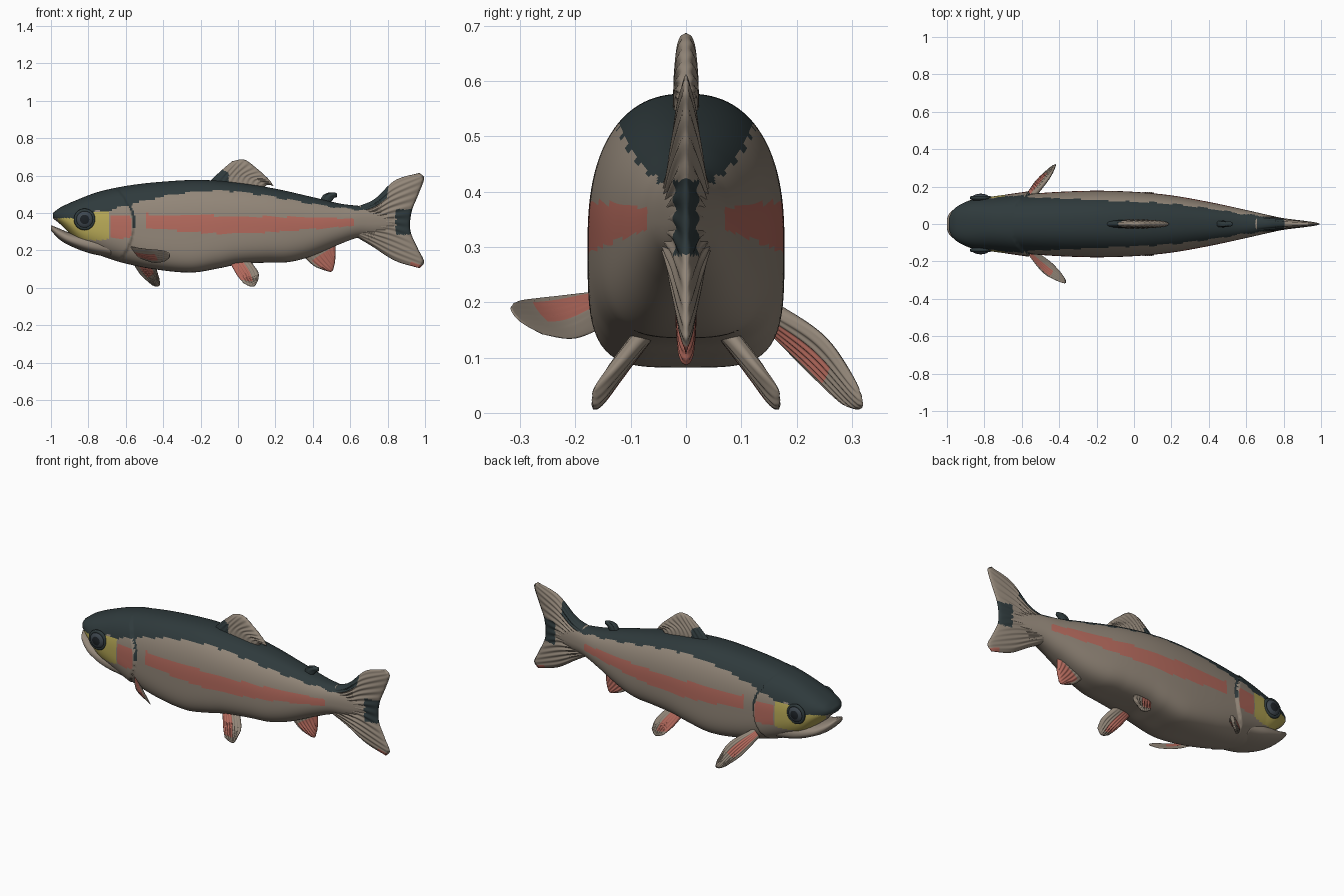
import bpy, bmesh, math
from mathutils import Vector

if "Cube" in bpy.data.objects:
    bpy.data.objects.remove(bpy.data.objects["Cube"])


def material(name, rgb):
    m = bpy.data.materials.new(name)
    m.diffuse_color = (*rgb, 1)
    m.use_nodes = True
    m.node_tree.nodes["Principled BSDF"].inputs["Base Color"].default_value = m.diffuse_color
    return m


MATS = [material("tan_flank", (0.29, 0.24, 0.19)),
        material("dark_slate_back", (0.028, 0.042, 0.045)),
        material("rose_pink", (0.46, 0.145, 0.11)),
        material("cheek_yellow", (0.48, 0.40, 0.095)),
        material("eye_black", (0.012, 0.016, 0.02)),
        material("iris_grey", (0.05, 0.065, 0.08))]
TAN, DARK, PINK, YELLOW, BLACK, IRIS = range(6)


def spline(table, x):
    """Smooth interpolation through (x, value) pairs."""
    if x <= table[0][0]:
        return table[0][1]
    if x >= table[-1][0]:
        return table[-1][1]
    i = next(k for k in range(len(table) - 1) if x <= table[k + 1][0])

    def slope(k):
        a, b = table[max(k - 1, 0)], table[min(k + 1, len(table) - 1)]
        return (b[1] - a[1]) / (b[0] - a[0])
    (x0, y0), (x1, y1) = table[i], table[i + 1]
    h = x1 - x0
    t = (x - x0) / h
    return ((2*t**3 - 3*t*t + 1) * y0 + (t**3 - 2*t*t + t) * h * slope(i)
            + (3*t*t - 2*t**3) * y1 + (t**3 - t*t) * h * slope(i + 1))


def curve_point(pts, t):
    n = len(pts) - 1
    return Vector([spline([(i / n, p[k]) for i, p in enumerate(pts)], t) for k in range(3)])


def finish(bm, name):
    bmesh.ops.recalc_face_normals(bm, faces=bm.faces)
    for f in bm.faces:
        f.smooth = True
    me = bpy.data.meshes.new(name)
    bm.to_mesh(me)
    bm.free()
    for m in MATS:
        me.materials.append(m)
    ob = bpy.data.objects.new(name, me)
    bpy.context.collection.objects.link(ob)
    return ob


def loft(name, x0, x1, nx, na, width, top, bottom, power, colour, swell=None):
    """Closed body of rounded sections along x, coloured by a rule on face centres."""
    bm = bmesh.new()
    rings = []
    for i in range(nx + 1):
        x = x0 + (x1 - x0) * i / nx
        w, zt, zb = spline(width, x), spline(top, x), spline(bottom, x)
        zc, nl = zb + 0.45 * (zt - zb), spline(power, x)
        ring = []
        for j in range(na):
            a = 2 * math.pi * (j + 0.5) / na
            c, s = math.cos(a), math.sin(a)
            n = 2.4 if s > 0 else nl
            r = (abs(c)**n + abs(s)**n) ** (-1 / n)
            y, z = w * r * c, zc + r * s * ((zt - zc) if s > 0 else (zc - zb))
            if swell:
                y += swell(x, z) * r * c
            ring.append(bm.verts.new((x, y, z)))
        rings.append(ring)
    for a, b in zip(rings, rings[1:]):
        for j in range(na):
            k = (j + 1) % na
            bm.faces.new((a[j], a[k], b[k], b[j]))
    bm.faces.new(rings[0])
    bm.faces.new(rings[-1])
    for f in bm.faces:
        f.material_index = colour(f.calc_center_median())
    return finish(bm, name)


def fin(name, curves, normal, t0, t1, colour, rays=9, nu=30, nv=60):
    """Thin ribbed blade lofted from root curve to tip curve; front edge is v=0."""
    bm = bmesh.new()
    normal = Vector(normal).normalized()
    cols = [[curve_point(c, j / nv) for c in curves] for j in range(nv + 1)]
    sides = []
    for sgn in (1, -1):
        grid = []
        for i in range(nu + 1):
            u, row = i / nu, []
            for j in range(nv + 1):
                v = j / nv
                t = (t0 + (t1 - t0) * u) * math.sqrt(max(0, 1 - abs(2*v - 1)**4)) * math.sqrt(1 - u**10)
                t *= 1 + 0.14 * min(1, 2 * u) * math.sin(2 * math.pi * rays * v)
                row.append(bm.verts.new(curve_point(cols[j], u) + normal * t * sgn))
            grid.append(row)
        sides.append(grid)
    for g in sides:
        for i in range(nu):
            for j in range(nv):
                f = bm.faces.new((g[i][j], g[i][j+1], g[i+1][j+1], g[i+1][j]))
                f.material_index = colour((i + .5) / nu, (j + .5) / nv, f.calc_center_median())
    bmesh.ops.remove_doubles(bm, verts=bm.verts, dist=0.00005)
    return finish(bm, name)


# ---- body with gill covers and painted flanks
WIDTH = [(-.99, .03), (-.975, .065), (-.95, .09), (-.9, .118), (-.85, .134), (-.8, .142), (-.7, .150),
         (-.6, .158), (-.4, .172), (-.2, .178), (0, .172), (.2, .153), (.4, .118), (.6, .075),
         (.7, .052), (.8, .03), (.9, .008)]
TOP = [(-.99, .40), (-.95, .43), (-.85, .475), (-.74, .515), (-.58, .548), (-.4, .568), (-.2, .577),
       (0, .562), (.2, .53), (.4, .485), (.55, .45), (.65, .438), (.75, .425), (.9, .37)]
BOTTOM = [(-.99, .372), (-.95, .34), (-.91, .30), (-.85, .235), (-.8, .20), (-.7, .16), (-.6, .13),
          (-.45, .10), (-.25, .082), (-.1, .105), (0, .125), (.15, .135), (.27, .138), (.38, .165),
          (.54, .232), (.64, .268), (.75, .28), (.9, .33)]
POWER = [(-.99, 2.2), (-.7, 2.6), (-.3, 4), (.1, 3.4), (.6, 2.2), (.9, 2)]
DARK_LINE = [(-.99, .378), (-.95, .374), (-.82, .368), (-.77, .405), (-.69, .415), (-.6, .44),
             (-.4, .49), (-.2, .518), (0, .515), (.2, .485), (.4, .45), (.6, .422), (.7, .425), (.8, .5)]
CHEEK_LOW = [(-.96, .355), (-.92, .312), (-.86, .27), (-.77, .255), (-.69, .26)]
STRIPE_MID = [(-.48, .357), (-.1, .338), (.2, .34), (.6, .35)]
STRIPE_HALF = [(-.48, .038), (-.1, .048), (.2, .04), (.6, .02)]


def gill_edge(z):
    return -.56 - 2.2 * (z - .33) ** 2


def gill_swell(x, z):
    e = gill_edge(z)
    return 0.014 * max(0, min(1, (x + .78) / (e + .78))) if x < e else 0


def body_colour(p):
    x, z = p.x, p.z
    e = gill_edge(z)
    if z > spline(DARK_LINE, x) + 0.004 * math.sin(47 * x) or (0 < x - e < .014 and z > .32):
        return DARK
    if -.96 < x < -.69 and spline(CHEEK_LOW, x) < z < .405:
        return YELLOW
    if -.68 < x < e - .008 and .265 < z < .385:
        return PINK
    if -.49 < x < .62 and abs(z - spline(STRIPE_MID, x)) < spline(STRIPE_HALF, x):
        return PINK
    return TAN


loft("body", -.99, .9, 270, 112, WIDTH, TOP, BOTTOM, POWER, body_colour, gill_swell)

# ---- lower jaw
loft("lower_jaw", -1.0, -.68, 50, 48,
     [(-1, .03), (-.985, .06), (-.95, .085), (-.9, .108), (-.8, .128), (-.68, .13)],
     [(-1, .335), (-.95, .315), (-.9, .296), (-.8, .285), (-.68, .28)],
     [(-1, .305), (-.95, .255), (-.9, .226), (-.8, .187), (-.68, .162)],
     [(-1, 2.2), (-.68, 2.6)], lambda p: TAN)

# ---- eyes with dark rims
for s, side in ((-1, "left"), (1, "right")):
    bm = bmesh.new()
    bmesh.ops.create_uvsphere(bm, u_segments=32, v_segments=24, radius=1)
    for v in bm.verts:
        x, y, z = v.co
        v.co = (-.82 + .05 * x, s * .136 + .026 * z, .366 + .05 * y)
    for f in bm.faces:
        c = f.calc_center_median()
        r = math.hypot(c.x + .82, c.z - .366)
        f.material_index = IRIS if .027 < r < .042 else BLACK
    finish(bm, side + "_eye")
    bpy.ops.mesh.primitive_torus_add(major_radius=.048, minor_radius=.01, major_segments=40,
                                     minor_segments=10, location=(-.82, s * .14, .366),
                                     rotation=(math.pi / 2, 0, 0))
    rim = bpy.context.object
    rim.name = side + "_eye_rim"
    rim.data.materials.append(MATS[DARK])
    rim.data.shade_smooth()


def flat(*pts):
    return [(x, 0, z) for x, z in pts]


# ---- tail fin
def tail_colour(u, v, p):
    if (u > .74 and .285 < p.z < .42) or (v < .17 and .66 < p.x < .8):
        return DARK
    return PINK if u > .85 and v > .93 else TAN


fin("tail_fin", [flat((.64, .435), (.64, .35), (.64, .268)),
                 flat((.73, .475), (.73, .35), (.72, .22)),
                 flat((.84, .575), (.82, .36), (.84, .145)),
                 flat((.97, .615), (.995, .585), (.965, .5), (.928, .405), (.922, .305),
                      (.962, .21), (.995, .14), (.97, .105))],
    (0, 1, 0), .05, .012, tail_colour, rays=14, nv=90)

# ---- dorsal fin
fin("dorsal_fin", [flat((-.17, .55), (0, .54), (.13, .52)),
                   flat((-.1, .618), (.03, .6), (.155, .55)),
                   flat((-.03, .678), (.035, .685), (.105, .635), (.165, .58), (.19, .545))],
    (0, 1, 0), .024, .016, lambda u, v, p: DARK if p.x < -.05 and p.z < .635 + .5 * (p.x + .09) * -1 else TAN,
    rays=10)

# ---- small rear back fin
fin("adipose_fin", [flat((.43, .45), (.46, .45), (.49, .45)),
                    flat((.455, .495), (.48, .49), (.515, .48)),
                    flat((.485, .51), (.51, .51), (.528, .505), (.528, .485))],
    (0, 1, 0), .018, .012, lambda u, v, p: DARK, rays=2, nu=14, nv=20)

# ---- anal fin
fin("anal_fin", [flat((.35, .17), (.43, .21), (.52, .25)),
                 flat((.405, .118), (.46, .16), (.522, .21)),
                 flat((.46, .094), (.50, .087), (.515, .12), (.522, .17))],
    (0, 1, 0), .02, .012, lambda u, v, p: PINK if .1 < v and u > .3 else TAN, rays=7)

# ---- pelvic fins, mirrored
for s, side in ((-1, "left"), (1, "right")):
    def at(y, *pts):
        return [(x, s * y, z) for x, z in pts]
    fin(side + "_pelvic_fin", [at(.07, (-.05, .15), (0, .15), (.06, .15)),
                               at(.125, (-.01, .075), (.05, .075), (.108, .085)),
                               at(.168, (.03, .025), (.065, .008), (.09, .01), (.108, .04))],
        (0, s * .8, .58), .018, .011, lambda u, v, p: PINK if v < .6 and u < .85 else TAN, rays=7)

# ---- pectoral fins, posed differently on each side
def pectoral_colour(u, v, p):
    return PINK if u < .68 and .2 < v < .7 else TAN


fin("left_pectoral_fin", [[(-.58, -.14, .215), (-.56, -.14, .195), (-.54, -.14, .17)],
                          [(-.49, -.255, .205), (-.47, -.23, .17), (-.45, -.2, .138)],
                          [(-.41, -.305, .2), (-.37, -.317, .188), (-.365, -.30, .165), (-.39, -.26, .142)]],
    (-.2, -.5, .8), .018, .009, pectoral_colour, rays=7)
fin("right_pectoral_fin", [[(-.58, .14, .165), (-.56, .14, .185), (-.54, .14, .205)],
                           [(-.525, .225, .075), (-.49, .235, .105), (-.455, .245, .14)],
                           [(-.46, .285, .014), (-.435, .31, .006), (-.418, .32, .016), (-.42, .31, .05)]],
    (-.5, .7, .5), .018, .009, pectoral_colour, rays=7)
